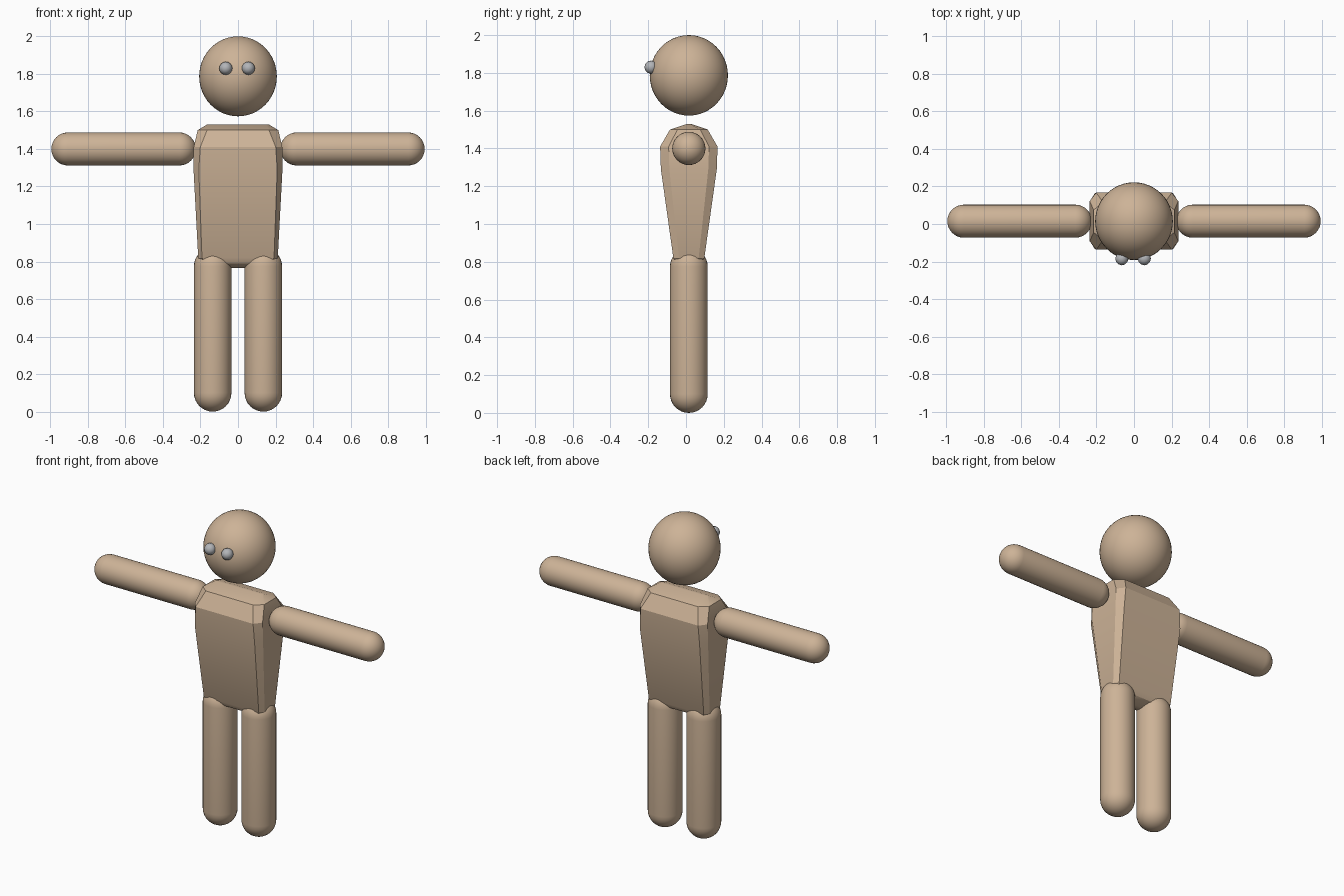
import bpy, bmesh, math
from mathutils import Matrix, Vector

if "Cube" in bpy.data.objects:
    bpy.data.objects.remove(bpy.data.objects["Cube"])

CY = 0.015  # depth centre of the body


def material(name, rgb):
    m = bpy.data.materials.new(name)
    m.diffuse_color = (*rgb, 1)
    m.use_nodes = True
    m.node_tree.nodes["Principled BSDF"].inputs["Base Color"].default_value = m.diffuse_color
    return m


tan = material("warm tan", (0.61, 0.45, 0.31))
grey = material("light grey", (0.45, 0.46, 0.48))


def finish(bm, name, mat, angle):
    bmesh.ops.recalc_face_normals(bm, faces=bm.faces)
    me = bpy.data.meshes.new(name)
    bm.to_mesh(me)
    bm.free()
    me.materials.append(mat)
    ob = bpy.data.objects.new(name, me)
    bpy.context.collection.objects.link(ob)
    bpy.ops.object.select_all(action='DESELECT')
    ob.select_set(True)
    bpy.context.view_layer.objects.active = ob
    bpy.ops.object.shade_smooth_by_angle(angle=math.radians(angle))
    return ob


def ball(name, mat, centre, size, seg, rings, rot=None):
    bm = bmesh.new()
    bmesh.ops.create_uvsphere(bm, u_segments=seg, v_segments=rings, radius=1)
    if rot:
        bm.transform(rot)
    bm.transform(Matrix.Translation(centre) @ Matrix.Diagonal((*size, 1)))
    return finish(bm, name, mat, 60)


def capsule(name, centre, radius, length, rot=Matrix()):
    """Sphere split at its equator and stretched along z."""
    bm = bmesh.new()
    bmesh.ops.create_uvsphere(bm, u_segments=32, v_segments=16, radius=radius)
    bmesh.ops.bisect_plane(bm, geom=bm.verts[:] + bm.edges[:] + bm.faces[:],
                           plane_co=(0, 0, 0.001), plane_no=(0, 0, 1))
    half = length / 2 - radius
    for v in bm.verts:
        v.co.z += half if v.co.z > 0.0005 else -half
    bm.transform(Matrix.Translation(centre) @ rot)
    return finish(bm, name, tan, 60)


# Torso: chamfered rings, tapered to the hips, ridged at top and bottom
# z, half width, half depth, chamfer in x, chamfer in y
rings = [(0.765, 0.17, 0.015, 0.02, 0.007),
         (0.79, 0.195, 0.065, 0.02, 0.025),
         (0.82, 0.212, 0.082, 0.02, 0.03),
         (1.29, 0.237, 0.148, 0.028, 0.045),
         (1.41, 0.236, 0.152, 0.035, 0.045),
         (1.50, 0.215, 0.10, 0.05, 0.04),
         (1.53, 0.165, 0.01, 0.015, 0.005)]
bm = bmesh.new()
loops = []
for z, w, d, cx, cy in rings:
    quarter = [(w, d - cy), (w - cx, d)]
    pts = (quarter + [(-x, y) for x, y in reversed(quarter)]
           + [(-x, -y) for x, y in quarter]
           + [(x, -y) for x, y in reversed(quarter)])
    loops.append([bm.verts.new((x, y + CY, z)) for x, y in pts])
for a, b in zip(loops, loops[1:]):
    for i in range(8):
        j = (i + 1) % 8
        bm.faces.new((a[i], a[j], b[j], b[i]))
bm.faces.new(loops[0])
bm.faces.new(loops[-1])
finish(bm, "torso", tan, 30)

# Head
ball("head", tan, Vector((0, CY, 1.787)), (0.207, 0.207, 0.213), 48, 24)

# Limbs and eyes, left and right
turn_x = Matrix.Rotation(math.pi / 2, 4, 'Y')
turn_y = Matrix.Rotation(math.pi / 2, 4, 'X')
for side, s in (("left", 1), ("right", -1)):
    capsule(side + "_arm", Vector((s * 0.61, CY, 1.40)), 0.088, 0.77, turn_x)
    capsule(side + "_leg", Vector((s * 0.135, CY, 0.437)), 0.1, 0.874)
    ball(side + "_eye", grey, Vector((s * 0.06 - 0.005, -0.185, 1.83)),
         (0.035, 0.035, 0.035), 16, 6, turn_y)
